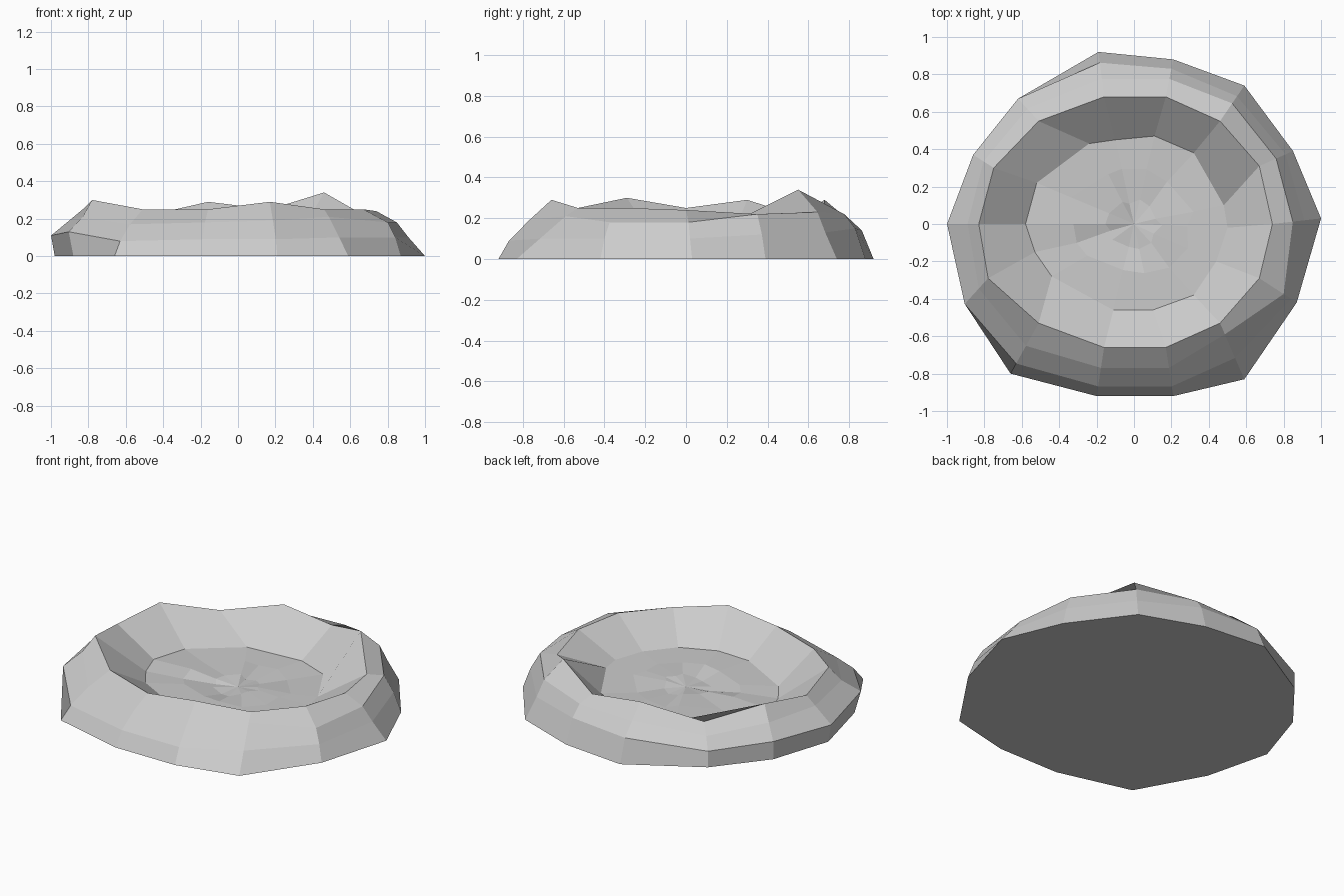
import bpy, bmesh, random
from mathutils import Vector

if "Cube" in bpy.data.objects:
    bpy.data.objects.remove(bpy.data.objects["Cube"])

random.seed(4)
N = 14

# Rings run clockwise seen from above, starting on the left (-x)
base = [(-.98, 0), (-.86, .37), (-.62, .67), (-.19, .92), (.21, .88), (.59, .74), (.85, .39),
        (1, .03), (.87, -.42), (.59, -.83), (.21, -.92), (-.2, -.92), (-.66, -.8), (-.88, -.4)]
rim = [(-.83, 0), (-.75, .3), (-.51, .55), (-.16, .68), (.17, .68), (.46, .55), (.67, .31),
       (.74, 0), (.67, -.29), (.46, -.53), (.17, -.66), (-.16, -.66), (-.51, -.53), (-.78, -.29)]
rim_z = [.25, .29, .21, .29, .25, .34, .22, .24, .25, .25, .29, .25, .25, .30]
floor = [(-.58, 0), (-.52, .22), (-.24, .43), (-.1, .45), (.11, .47), (.32, .38), (.48, .1),
         (.5, -.02), (.44, -.2), (.32, -.38), (.1, -.46), (-.11, -.46), (-.44, -.28), (-.53, -.15)]

# Outer bank: how far each lower and upper bank point sits from rim (0) to base (1), and its height
low_t = [1.13, 1, 1, .76, .75, .7, .78, .66, .85, .62, .8, .8, .8, 1.25]
low_z = [.11, .11, .1, .14, .15, .13, .12, .1, .1, .1, .09, .09, .08, .13]
up_t = [.4, .5, .55, .4, .48, .5, .5, .42, .65, .2, .42, .42, .45, .5]
up_z = [.2, .2, .16, .21, .22, .23, .22, .18, .18, .21, .19, .18, .17, .21]


def bank(ts, zs):
    return [Vector(r).lerp(Vector(b), t).to_3d() + Vector((0, 0, z))
            for r, b, t, z in zip(rim, base, ts, zs)]


def inner(scale, z):
    return [Vector((x * scale * random.uniform(.88, 1.12), y * scale * random.uniform(.88, 1.12),
                    z + random.uniform(-.015, .015))) for x, y in floor]


rings = [[Vector((x, y, 0)) for x, y in base],
         bank(low_t, low_z),
         bank(up_t, up_z),
         [Vector((x, y, z)) for (x, y), z in zip(rim, rim_z)],
         [Vector((x, y, .1 + random.uniform(-.01, .01))) for x, y in floor],
         inner(.6, .095),
         inner(.27, .085)]

# Crater: stacked rings bridged with quads, closed by a flat underside and a centre fan
bm = bmesh.new()
loops = [[bm.verts.new(p) for p in ring] for ring in rings]
for a, b in zip(loops, loops[1:]):
    for i in range(N):
        j = (i + 1) % N
        bm.faces.new((a[i], a[j], b[j], b[i]))
bm.faces.new(loops[0])
centre = bm.verts.new((0, 0, .08))
for i in range(N):
    bm.faces.new((loops[-1][i], loops[-1][(i + 1) % N], centre))
bmesh.ops.recalc_face_normals(bm, faces=bm.faces)

mesh = bpy.data.meshes.new("crater")
bm.to_mesh(mesh)
bm.free()
bpy.context.collection.objects.link(bpy.data.objects.new("crater", mesh))
